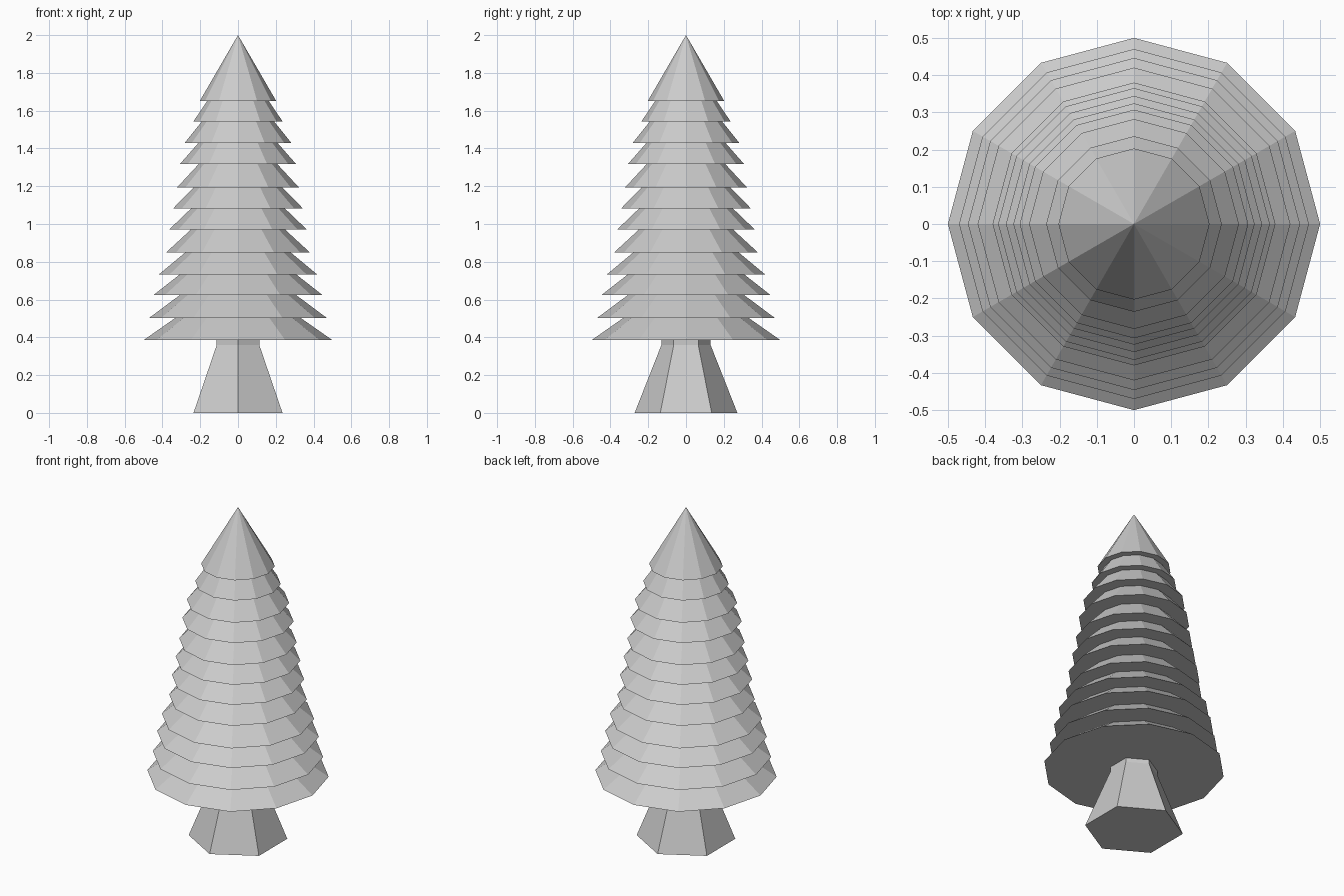
import bpy
import bmesh
from math import sin, cos, tau

# Remove the default object
cube = bpy.data.objects.get("Cube")
if cube:
    bpy.data.objects.remove(cube, do_unlink=True)

# Single plain grey
grey = bpy.data.materials.new("plain_grey")
grey.use_nodes = True
colour = (0.6, 0.6, 0.6, 1)
grey.diffuse_color = colour
grey.node_tree.nodes["Principled BSDF"].inputs["Base Color"].default_value = colour


def lathe(name, profile, sides, turn=0.0):
    """Flat-faced closed solid from (radius, z) rings; radius 0 makes a tip."""
    bm = bmesh.new()
    rings = []
    for r, z in profile:
        count = sides if r else 1
        rings.append([bm.verts.new((r * cos(turn + tau * i / sides),
                                    r * sin(turn + tau * i / sides), z))
                      for i in range(count)])
    bm.faces.new(rings[0][::-1])
    for low, high in zip(rings, rings[1:]):
        for i in range(sides):
            j = (i + 1) % sides
            if len(high) == 1:
                bm.faces.new((low[i], low[j], high[0]))
            else:
                bm.faces.new((low[i], low[j], high[j], high[i]))
    if len(rings[-1]) > 1:
        bm.faces.new(rings[-1])
    mesh = bpy.data.meshes.new(name)
    bm.to_mesh(mesh)
    bm.free()
    mesh.materials.append(grey)
    obj = bpy.data.objects.new(name, mesh)
    bpy.context.collection.objects.link(obj)
    return obj


# Flared six-sided trunk, straight where it enters the branches
lathe("trunk", [(0.272, 0), (0.13, 0.36), (0.13, 0.42)], 6, tau / 4)

# Twelve stacked branch cones: (rim radius, rim height)
tiers = [(0.5, 0.385), (0.47, 0.503), (0.446, 0.625), (0.42, 0.732),
         (0.38, 0.85), (0.365, 0.97), (0.344, 1.082), (0.324, 1.192),
         (0.307, 1.318), (0.282, 1.43), (0.236, 1.543), (0.203, 1.65)]
cone_height = 0.35
for n, (radius, z) in enumerate(tiers, 1):
    lathe(f"branch_tier_{n}", [(radius, z), (0, z + cone_height)], 12)
